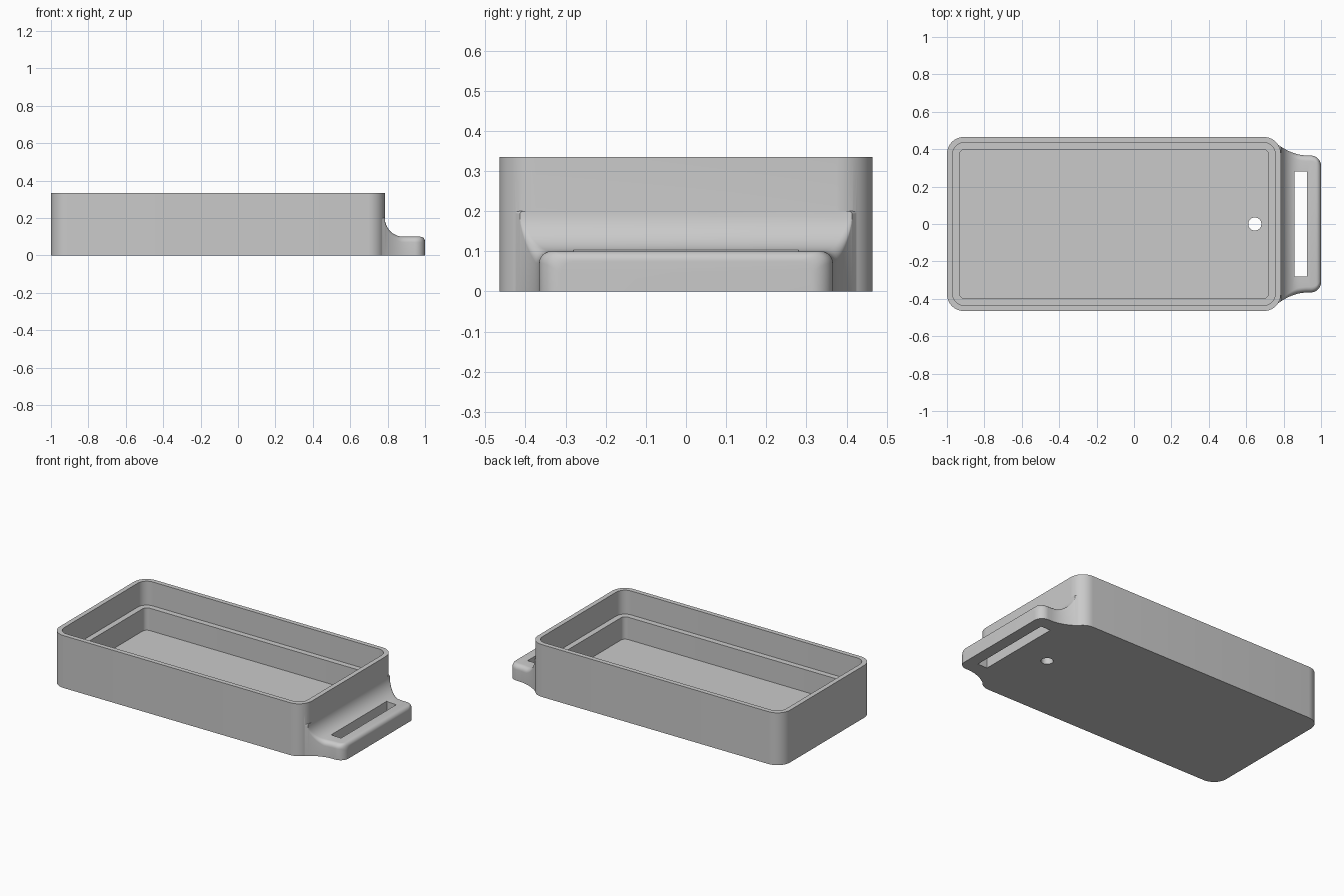
import bpy, bmesh, math

if "Cube" in bpy.data.objects:
    bpy.data.objects.remove(bpy.data.objects["Cube"], do_unlink=True)

grey = bpy.data.materials.new("plain grey")
grey.use_nodes = True
colour = (0.59, 0.59, 0.59, 1)
grey.diffuse_color = colour
grey.node_tree.nodes["Principled BSDF"].inputs["Base Color"].default_value = colour

X0, X1, HALF_Y, HEIGHT = -1.0, 0.785, 0.465, 0.335
LEDGE, FLOOR, CORNER = 0.182, 0.039, 0.09
TAB_TOP, TAB_HALF, FILLET = 0.1, 0.366, 0.1


def loft(name, rings):
    """Skin a list of closed rings and cap both ends."""
    bm = bmesh.new()
    rows = [[bm.verts.new(p) for p in ring] for ring in rings]
    n = len(rows[0])
    for a, b in zip(rows, rows[1:]):
        for i in range(n):
            j = (i + 1) % n
            bm.faces.new((a[i], a[j], b[j], b[i]))
    bm.faces.new(rows[0][::-1])
    bm.faces.new(rows[-1])
    bmesh.ops.recalc_face_normals(bm, faces=bm.faces)
    mesh = bpy.data.meshes.new(name)
    bm.to_mesh(mesh)
    bm.free()
    mesh.materials.append(grey)
    obj = bpy.data.objects.new(name, mesh)
    bpy.context.collection.objects.link(obj)
    return obj


def rounded_ring(inset, radius, z, steps=10):
    """Rounded rectangle, inset from the outer wall."""
    cx, hx, hy = (X0 + X1) / 2, (X1 - X0) / 2 - inset, HALF_Y - inset
    ring = []
    for k, (sx, sy) in enumerate(((1, 1), (-1, 1), (-1, -1), (1, -1))):
        for i in range(steps + 1):
            a = math.pi / 2 * (k + i / steps)
            ring.append((cx + sx * (hx - radius) + radius * math.cos(a),
                         sy * (hy - radius) + radius * math.sin(a), z))
    return ring


# Open tray with a stepped inner ledge
tray = loft("tray", [
    rounded_ring(0, CORNER, 0), rounded_ring(0, CORNER, HEIGHT),
    rounded_ring(0.03, 0.062, HEIGHT), rounded_ring(0.03, 0.062, LEDGE),
    rounded_ring(0.066, 0.03, LEDGE), rounded_ring(0.066, 0.03, FLOOR)])


# Strap tab: flared in plan, filleted up the end wall, rounded at its rim
def quarter(x, start, radius):
    """Drop of a rounded corner that begins at start."""
    t = min(max(x - start, 0), radius)
    return radius - math.sqrt(radius ** 2 - t ** 2)


def tab_ring(x):
    half = TAB_HALF + 0.074 * (max(0.93 - x, 0) / 0.18) ** 2
    half -= quarter(x, 0.945, 0.055)
    t = min(max(X1 + FILLET - x, 0), FILLET)
    top = TAB_TOP + FILLET - math.sqrt(FILLET ** 2 - t ** 2)
    top -= quarter(x, 0.975, 0.025)
    # The rim rounding fades out towards the tray
    r = 0.03 * min(max((x - 0.75) / 0.12, 0.1), 1)
    side = [(half, 0)]
    for i in range(7):
        a = math.pi / 2 * i / 6
        side.append((half - r + r * math.cos(a), top - r + r * math.sin(a)))
    return [(x, y, z) for y, z in side] + [(x, -y, z) for y, z in side[::-1]]


stations = [0.76, 0.772]
stations += [X1 + FILLET * (1 - math.cos(math.pi / 2 * i / 12)) for i in range(13)]
stations += [0.9, 0.92, 0.945]
stations += [0.945 + 0.055 * math.sin(math.pi / 2 * i / 12) for i in range(1, 13)]
tab = loft("strap_tab", [tab_ring(x) for x in stations])

# Cutters for the strap slot and the floor hole
bpy.ops.mesh.primitive_cube_add(size=1, location=(0.892, 0, 0.1))
slot = bpy.context.object
slot.name = "slot_cutter"
slot.scale = (0.068, 0.56, 0.5)
bpy.ops.mesh.primitive_cylinder_add(vertices=40, radius=0.035, depth=0.3,
                                    location=(0.646, 0, 0.05))
hole = bpy.context.object
hole.name = "hole_cutter"

# Join and cut, then bake the modifiers
for tool, op in ((tab, "UNION"), (slot, "DIFFERENCE"), (hole, "DIFFERENCE")):
    mod = tray.modifiers.new(tool.name, "BOOLEAN")
    mod.object, mod.operation, mod.solver = tool, op, "EXACT"
bpy.ops.object.select_all(action="DESELECT")
tray.select_set(True)
bpy.context.view_layer.objects.active = tray
for mod in list(tray.modifiers):
    bpy.ops.object.modifier_apply(modifier=mod.name)
for tool in (tab, slot, hole):
    bpy.data.objects.remove(tool, do_unlink=True)
bpy.ops.object.shade_smooth_by_angle(angle=math.radians(30))
